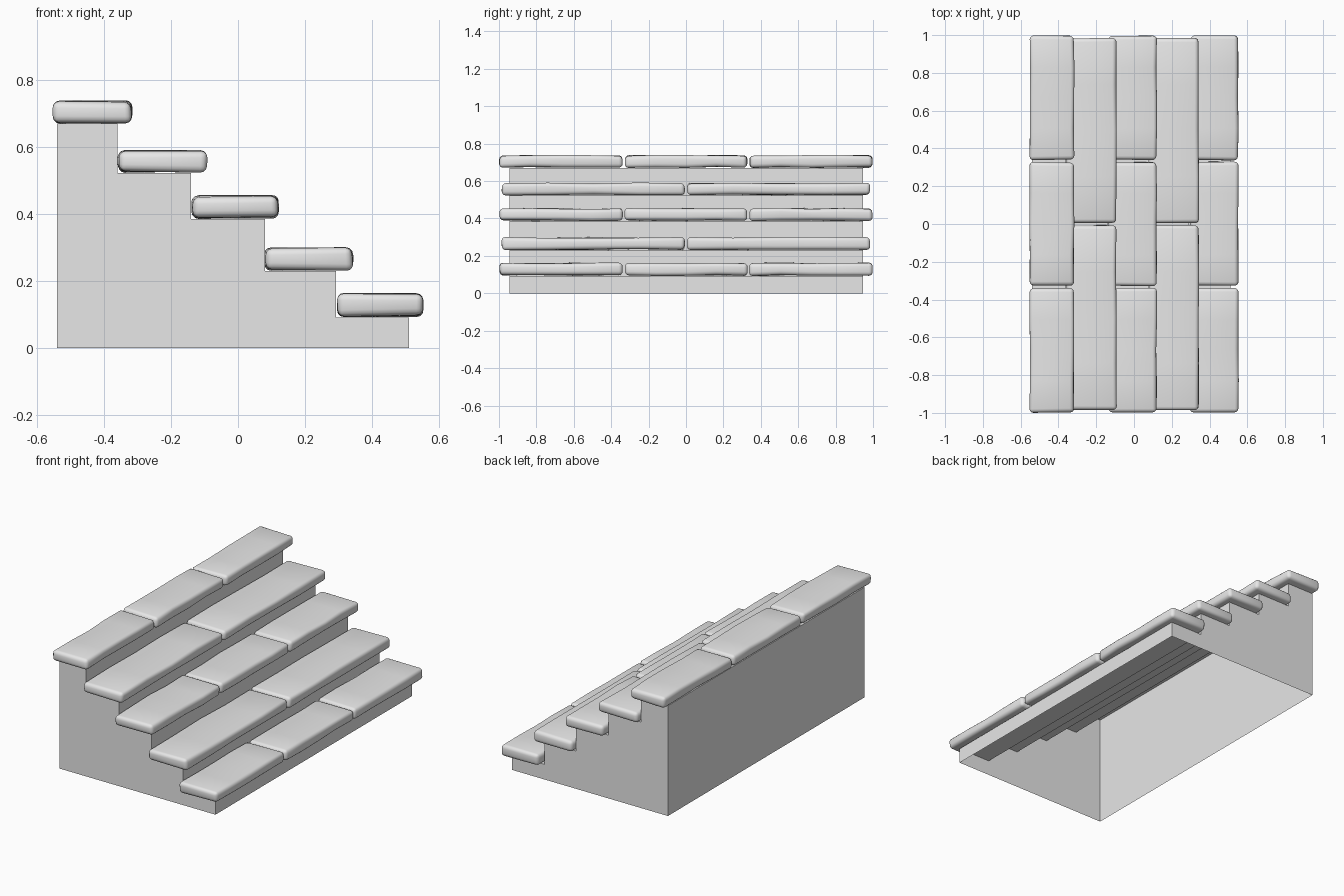
import bpy, bmesh, math, random
from mathutils import Vector

random.seed(4)
cube = bpy.data.objects.get("Cube")
if cube:
    bpy.data.objects.remove(cube, do_unlink=True)


def make_material(name, color):
    mat = bpy.data.materials.new(name)
    mat.use_nodes = True
    mat.diffuse_color = color
    mat.node_tree.nodes["Principled BSDF"].inputs["Base Color"].default_value = color
    return mat


stone = make_material("grey stone", (0.8, 0.8, 0.8, 1))


def add_object(name, bm):
    bmesh.ops.recalc_face_normals(bm, faces=bm.faces)
    mesh = bpy.data.meshes.new(name)
    bm.to_mesh(mesh)
    bm.free()
    mesh.materials.append(stone)
    obj = bpy.data.objects.new(name, mesh)
    bpy.context.collection.objects.link(obj)
    return obj


# Each step: slab back, slab front, slab bottom, slab top, riser position
STEPS = [
    (-0.555, -0.315, 0.67, 0.74, -0.36),
    (-0.36, -0.09, 0.523, 0.592, -0.14),
    (-0.14, 0.123, 0.385, 0.457, 0.08),
    (0.078, 0.345, 0.23, 0.302, 0.292),
    (0.295, 0.555, 0.092, 0.165, 0.51),
]
BACK, HALF = -0.54, 0.945

# Stepped base: a hollow shell, open underneath
profile = [(BACK, 0)]
x = BACK
for _, _, bottom, _, riser in STEPS:
    profile += [(x, bottom), (riser, bottom)]
    x = riser
profile.append((x, 0))
bm = bmesh.new()
rings = [[bm.verts.new((px, y, pz)) for px, pz in profile] for y in (-HALF, HALF)]
for ring in rings:
    bm.faces.new(ring)
for i in range(len(profile) - 1):
    bm.faces.new((rings[0][i], rings[0][i + 1], rings[1][i + 1], rings[1][i]))
add_object("stair_base", bm)


def add_slab(name, low, high):
    """Worn stone slab with rounded edges and slightly uneven faces."""
    low, high = Vector(low), Vector(high)
    size, mid = high - low, (low + high) / 2
    bm = bmesh.new()
    bmesh.ops.create_cube(bm, size=1)
    for v in bm.verts:
        v.co = mid + v.co * size
    # Cross cuts along the length, then shift the rings unevenly
    for t in (0.25, 0.5, 0.75):
        bmesh.ops.bisect_plane(bm, geom=bm.verts[:] + bm.edges[:] + bm.faces[:],
                               plane_co=(0, low.y + size.y * t, 0), plane_no=(0, 1, 0))
    for v in bm.verts:
        inward = (mid - v.co).normalized()
        v.co.x += math.copysign(random.uniform(0, 0.006), inward.x)
        v.co.y += math.copysign(random.uniform(0, 0.006), inward.y)
        v.co.z += math.copysign(random.uniform(0, 0.007), inward.z)
    obj = add_object(name, bm)
    bevel = obj.modifiers.new("Rounded edges", "BEVEL")
    bevel.width = 0.02
    bevel.segments = 3
    bevel.limit_method = "ANGLE"
    bevel.angle_limit = math.radians(40)
    for poly in obj.data.polygons:
        poly.use_smooth = True


# Treads: rows alternate between three short slabs and two long ones
for row, (back, front, bottom, top, _) in enumerate(STEPS):
    count = 2 if row % 2 else 3
    end = 0.988 if row % 2 else 1.0
    length = 2 * end / count
    for i in range(count):
        y = -end + i * length
        # Outer ends stay flush; inner ends leave a thin joint
        add_slab(f"tread_slab_{row + 1}_{i + 1}",
                 (back, y + (0.003 if i else 0), bottom),
                 (front, y + length - (0.003 if i < count - 1 else 0), top))
